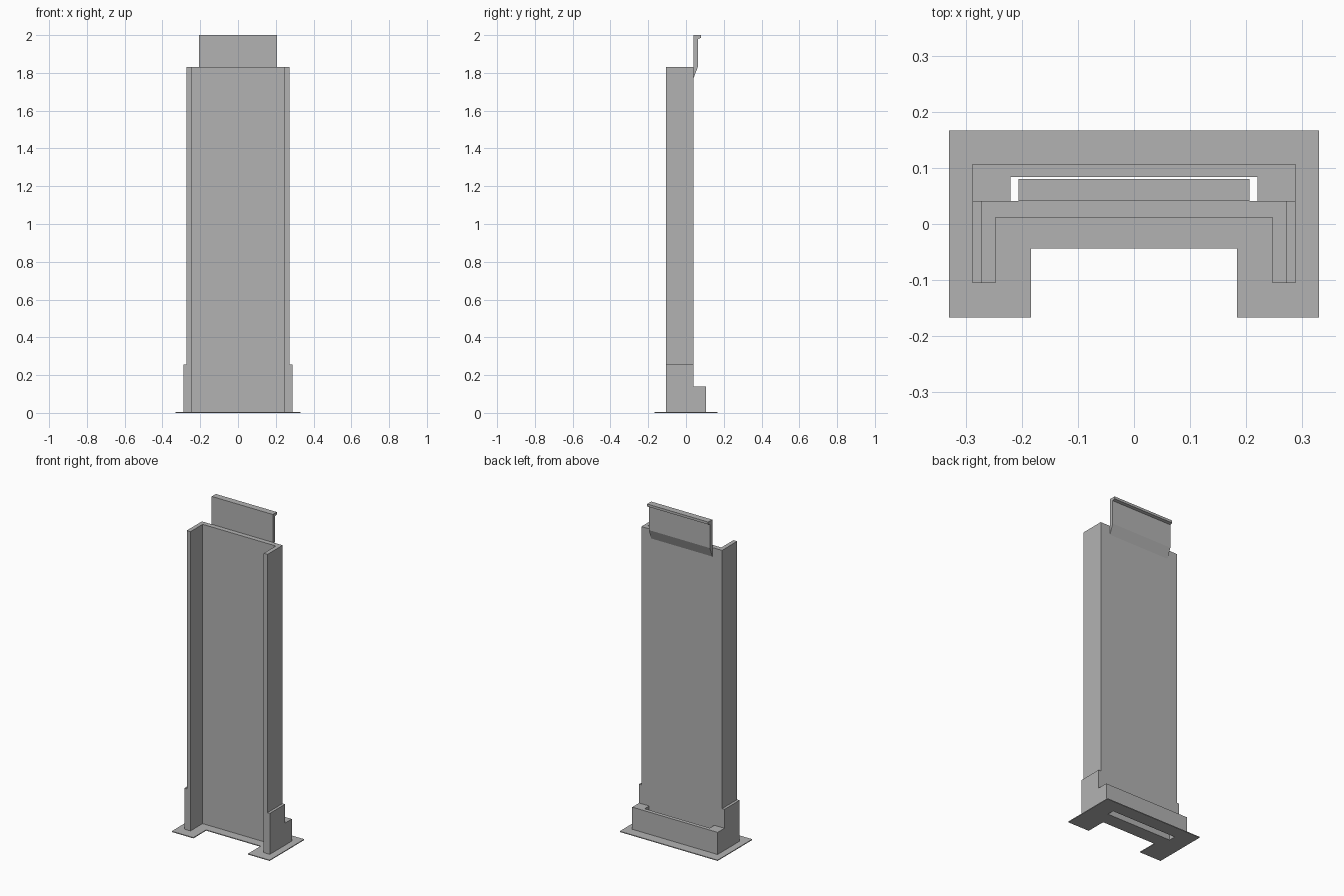
import bpy, bmesh
from mathutils import Vector

cube = bpy.data.objects.get("Cube")
if cube:
    bpy.data.objects.remove(cube, do_unlink=True)

GREY = (0.45, 0.45, 0.45, 1)
mat = bpy.data.materials.new("plain grey")
mat.use_nodes = True
mat.diffuse_color = GREY
mat.node_tree.nodes["Principled BSDF"].inputs["Base Color"].default_value = GREY


def prism(name, loops, direction):
    """Fill the outline (first loop) with any holes (other loops) and extrude it."""
    bm = bmesh.new()
    edges = []
    for loop in loops:
        verts = [bm.verts.new(p) for p in loop]
        edges += [bm.edges.new((v, verts[i - 1])) for i, v in enumerate(verts)]
    bmesh.ops.triangle_fill(bm, edges=edges, use_beauty=True)
    result = bmesh.ops.extrude_face_region(bm, geom=bm.faces[:], use_keep_orig=True)
    moved = [g for g in result["geom"] if isinstance(g, bmesh.types.BMVert)]
    bmesh.ops.translate(bm, verts=moved, vec=Vector(direction))
    bmesh.ops.recalc_face_normals(bm, faces=bm.faces[:])
    mesh = bpy.data.meshes.new(name)
    bm.to_mesh(mesh)
    bm.free()
    mesh.materials.append(mat)
    obj = bpy.data.objects.new(name, mesh)
    bpy.context.collection.objects.link(obj)
    return obj


def mirrored(half, z):
    """Complete a half outline, given on +x, across the centre line."""
    return [(x, y, z) for x, y in half] + [(-x, y, z) for x, y in reversed(half)]


# Shared dimensions
FRONT, WEB_FRONT, WEB_BACK = -0.105, 0.012, 0.041
SLOT_X, SLOT_BACK = 0.22, 0.084
WALL, CHEEK = 0.272, 0.288
FOOT_TOP = 0.005

# Flat foot plate with front notch and slot
foot = mirrored([(0.184, -0.044), (0.184, -0.167), (0.33, -0.167), (0.33, 0.167)], 0)
slot = mirrored([(SLOT_X, WEB_BACK), (SLOT_X, SLOT_BACK)], 0)
prism("foot_plate", [foot, slot], (0, 0, FOOT_TOP))

# Tall channel: back web with two side flanges
channel = mirrored([(0.247, WEB_FRONT), (0.247, FRONT), (WALL, FRONT), (WALL, WEB_BACK)], FOOT_TOP)
prism("channel", [channel], (0, 0, 1.83 - FOOT_TOP))

# Socket behind the web, open through the slot
socket = mirrored([(SLOT_X, SLOT_BACK), (SLOT_X, WEB_BACK), (CHEEK, WEB_BACK), (CHEEK, 0.107)], FOOT_TOP)
prism("rear_socket", [socket], (0, 0, 0.14 - FOOT_TOP))

# Thickened cheeks at the bottom of the flanges
for side, s in (("left", 1), ("right", -1)):
    cheek = [(s * x, y, FOOT_TOP) for x, y in
             ((WALL, FRONT), (CHEEK, FRONT), (CHEEK, WEB_BACK), (WALL, WEB_BACK))]
    prism(side + "_cheek", [cheek], (0, 0, 0.255 - FOOT_TOP))

# Top tongue with sloped root and small rear lip
tongue = [(-0.206, y, z) for y, z in
          ((WEB_BACK, 1.775), (0.064, 1.835), (0.064, 1.98), (0.08, 1.985), (0.08, 2), (WEB_BACK, 2))]
prism("top_tongue", [tongue], (0.412, 0, 0))
